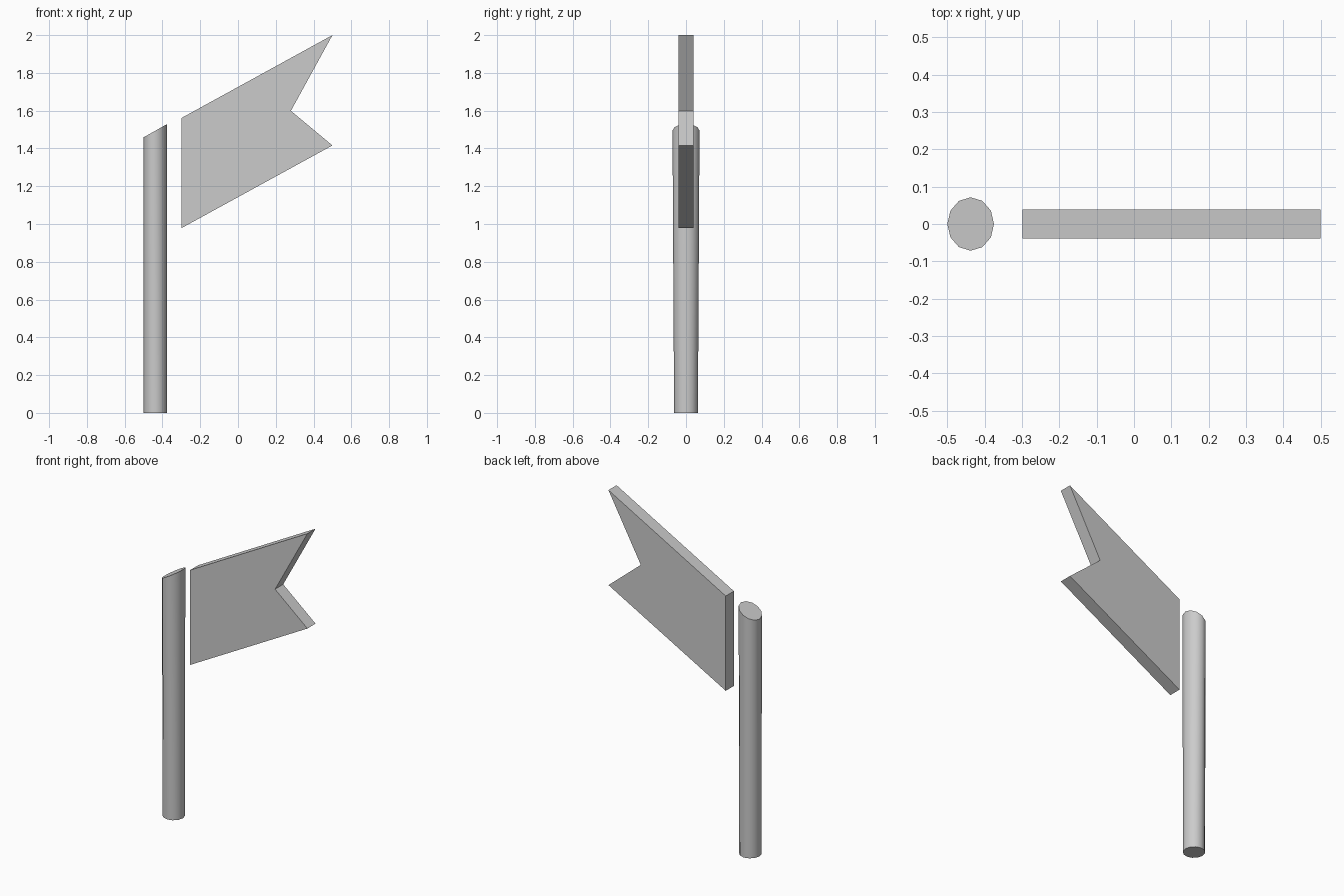
import bpy, bmesh, math

if "Cube" in bpy.data.objects:
    bpy.data.objects.remove(bpy.data.objects["Cube"])

SIDES = 12


def make_object(name, bm):
    bmesh.ops.recalc_face_normals(bm, faces=bm.faces)
    mesh = bpy.data.meshes.new(name)
    bm.to_mesh(mesh)
    bm.free()
    ob = bpy.data.objects.new(name, mesh)
    bpy.context.collection.objects.link(ob)
    return ob


# Pole: slightly flared oval post with a slanted top
bm = bmesh.new()
cx, rx = -0.4375, 0.0625


def ring(ry, z, slope):
    angles = [2 * math.pi * i / SIDES for i in range(SIDES)]
    return [bm.verts.new((cx + rx * math.cos(a), ry * math.sin(a),
                          z + slope * rx * math.cos(a))) for a in angles]


low = ring(0.063, 0, 0)
high = ring(0.0715, 1.494, 0.565)
bm.faces.new(low[::-1])
bm.faces.new(high)
for i in range(SIDES):
    j = (i + 1) % SIDES
    bm.faces.new((low[i], low[j], high[j], high[i]))
pole = make_object("pole", bm)
bpy.context.view_layer.objects.active = pole
pole.select_set(True)
bpy.ops.object.shade_smooth_by_angle(angle=math.radians(40))
pole.select_set(False)

# Flag: swallow-tailed outline extruded through its thickness
bm = bmesh.new()
outline = [(-0.298, 0.979), (0.5, 1.416), (0.28, 1.599), (0.5, 2.0), (-0.298, 1.562)]
half = 0.0395
face = bm.faces.new([bm.verts.new((x, -half, z)) for x, z in outline])
ext = bmesh.ops.extrude_face_region(bm, geom=[face])
moved = [g for g in ext["geom"] if isinstance(g, bmesh.types.BMVert)]
bmesh.ops.translate(bm, verts=moved, vec=(0, 2 * half, 0))
make_object("flag", bm)
